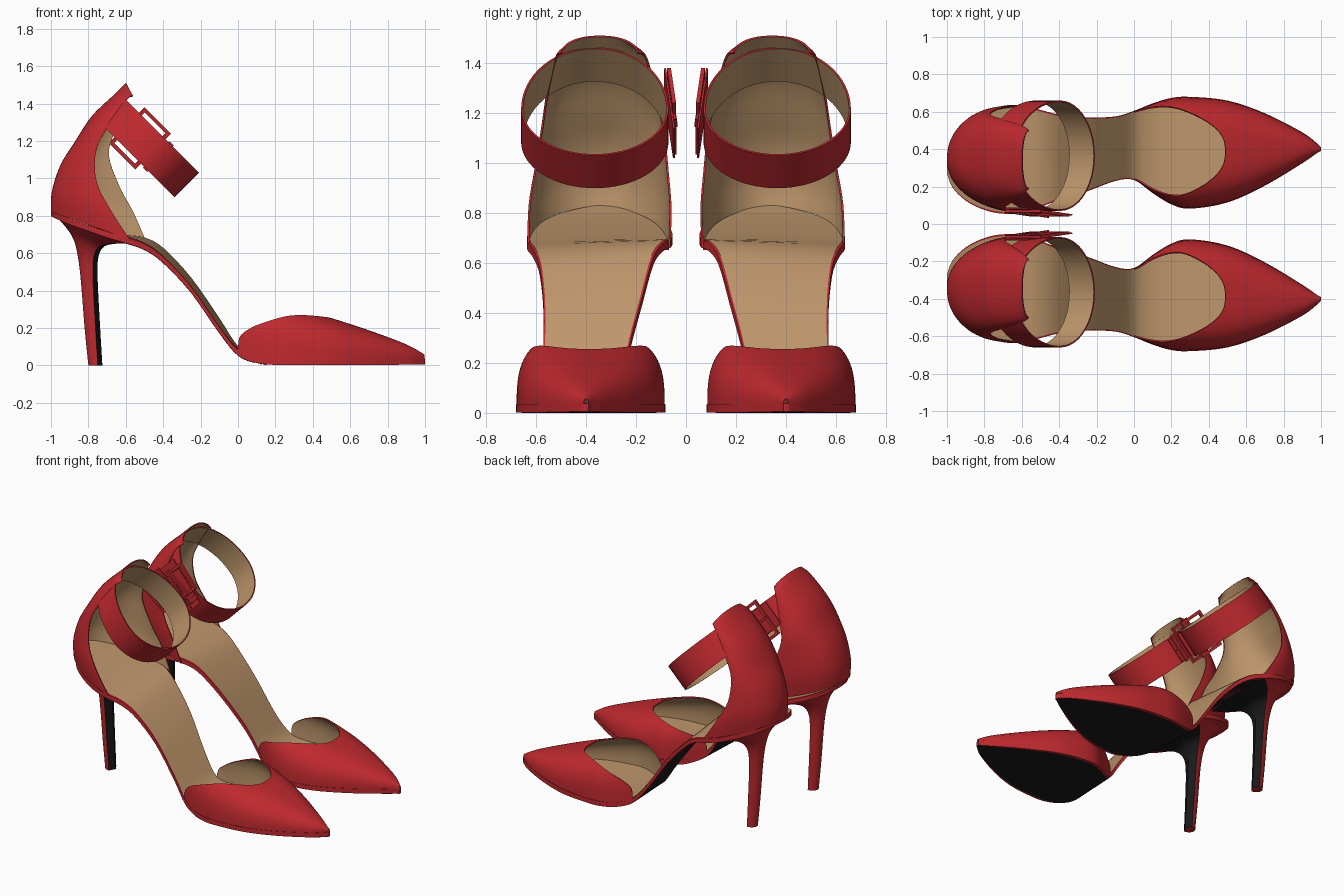
import bpy, bmesh, math
from mathutils import Vector, Matrix

if "Cube" in bpy.data.objects:
    bpy.data.objects.remove(bpy.data.objects["Cube"])


def mat(name, rgb):
    m = bpy.data.materials.new(name)
    m.diffuse_color = (*rgb, 1)
    m.use_nodes = True
    m.node_tree.nodes["Principled BSDF"].inputs["Base Color"].default_value = m.diffuse_color
    return m


RED = mat("red_leather", (0.52, 0.022, 0.028))
TAN = mat("tan_lining", (0.52, 0.31, 0.15))
BLACK = mat("black_sole", (0.01, 0.01, 0.01))


def smooth(rows, n):
    """Catmull-Rom through rows of numbers, n steps per span."""
    out, last = [], len(rows) - 1
    for i in range(last):
        p = [rows[max(0, min(last, i + k))] for k in (-1, 0, 1, 2)]
        for j in range(n + (i == last - 1)):
            t = j / n
            out.append([0.5 * (2 * b + (c - a) * t + (2 * a - 5 * b + 4 * c - d) * t * t
                               + (3 * b - a - 3 * c + d) * t ** 3) for a, b, c, d in zip(*p)])
    return out


def lookup(rows, x):
    """Linear lookup of a table sorted by its first column."""
    for a, b in zip(rows, rows[1:]):
        if x <= b[0]:
            t = max(0, (x - a[0]) / max(1e-9, b[0] - a[0]))
            return [p + (q - p) * t for p, q in zip(a, b)]
    return rows[-1]


def finish(name, bm, mats, thick=0, angle=40):
    """Turn a bmesh into a mirrored, smooth-shaded pair of parts."""
    me = bpy.data.meshes.new(name)
    bm.to_mesh(me)
    bm.free()
    ob = bpy.data.objects.new(name, me)
    bpy.context.collection.objects.link(ob)
    for m in mats:
        me.materials.append(m)
    bpy.ops.object.select_all(action='DESELECT')
    ob.select_set(True)
    bpy.context.view_layer.objects.active = ob
    if thick:
        s = ob.modifiers.new("Lining", 'SOLIDIFY')
        s.thickness, s.offset, s.material_offset = thick, -1, 1
        bpy.ops.object.modifier_apply(modifier=s.name)
    m = ob.modifiers.new("Pair", 'MIRROR')
    m.use_axis = (False, True, False)
    m.use_mirror_merge = False
    bpy.ops.object.modifier_apply(modifier=m.name)
    bpy.ops.object.shade_smooth_by_angle(angle=math.radians(angle))
    return ob


def loft(name, rows, mats, ring=False, solid=False, flat=False, thick=0, black_from=None):
    """Skin rows of points; ring closes each row, solid caps the ends."""
    bm = bmesh.new()
    vs = [[bm.verts.new(p) for p in r] for r in rows]
    n = len(rows[0])
    for a, b in zip(vs, vs[1:]):
        for j in range(n if ring else n - 1):
            k = (j + 1) % n
            f = bm.faces.new((a[j], a[k], b[k], b[j]))
            if black_from is not None and j >= black_from:
                f.material_index = 1
    if solid:
        bm.faces.new(vs[0])
        bm.faces.new(vs[-1])
        bmesh.ops.recalc_face_normals(bm, faces=bm.faces)
    else:
        bm.normal_update()
        c = sum((v.co for v in bm.verts), Vector()) / len(bm.verts)
        side = sum(f.normal.z if flat else f.normal.dot(f.calc_center_median() - c) for f in bm.faces)
        if side < 0:
            bmesh.ops.reverse_faces(bm, faces=bm.faces)
    return finish(name, bm, mats, thick)


# sole plan: x, outer y, inner y, outer top z, inner top z
SOLE = smooth([
    (-1.0, .33, .27, .83, .83), (-.97, .43, .195, .815, .815), (-.9, .535, .125, .785, .785),
    (-.8, .60, .075, .75, .75), (-.7, .632, .055, .715, .72), (-.6, .635, .06, .685, .695),
    (-.5, .61, .09, .65, .68), (-.4, .585, .13, .58, .625), (-.25, .57, .175, .42, .465),
    (-.1, .575, .23, .205, .25), (0, .605, .235, .085, .10), (.1, .645, .165, .045, .045),
    (.2, .674, .105, .035, .035), (.3, .68, .082, .034, .034), (.5, .66, .115, .034, .034),
    (.7, .592, .205, .034, .034), (.9, .49, .325, .036, .036), (.98, .43, .38, .038, .038),
    (1.0, .41, .39, .038, .038)], 4)


def across(r, inset, dz):
    x, yo, yi, zo, zi = r
    c = (yo + yi) / 2
    return [(x, c + (yo - c) * inset, zo + dz), (x, c + (yi - c) * inset, zi + dz)]


# red sole edge, tan insole, black outsole
loft("welt", [across(r, 1, 0) + across(r, 1, -.032)[::-1] for r in SOLE], [RED], ring=True, solid=True)
loft("insole", [across(r, .965, .004) for r in SOLE], [TAN], flat=True)
loft("outsole", [across(r, .94, -.034) for r in SOLE if r[0] > -.62], [BLACK], flat=True)

# toe cap with a curved throat opening
HEIGHT = smooth([(0, .25), (.1, .285), (.2, .29), (.3, .28), (.49, .225), (.7, .157), (.9, .08), (1, .022)], 6)
toe = []
for i in range(31):
    row = []
    for j in range(49):
        th = math.pi * j / 48
        s, c = math.sin(th), math.cos(th)
        x0 = .49 * s * s
        x = x0 + (1 - x0) * i / 30
        _, yo, yi, zo, zi = lookup(SOLE, x)
        e = .6 + .25 * x
        y = (yo + yi) / 2 + (yo - yi) / 2 * .99 * math.copysign(abs(c) ** e, c)
        row.append((x * .998, y, min(zo, zi) - .003 + lookup(HEIGHT, x)[1] * max(s, 0) ** e))
    toe.append(row)
loft("toe_cap", toe, [RED, TAN], thick=.008)

# heel counter: back x z, outer front x z, inner front x z, outer y, inner y
COUNTER = smooth([
    (-1.0, .82, -.58, .675, -.49, .66, .635, .062), (-.995, .93, -.68, .83, -.56, .82, .63, .058),
    (-.95, 1.07, -.755, .98, -.63, .95, .605, .068), (-.87, 1.2, -.76, 1.14, -.69, 1.12, .58, .085),
    (-.78, 1.335, -.70, 1.27, -.66, 1.25, .56, .11), (-.66, 1.45, -.595, 1.42, -.595, 1.42, .525, .155),
    (-.6, 1.51, -.56, 1.44, -.56, 1.44, .50, .19)], 5)
rows = []
for xb, zb, xo, zo, xi, zi, yo, yi in COUNTER:
    row = []
    for j in range(41):
        a = math.pi * (j / 40 - .5)
        s, u = math.sin(a), 1 - math.cos(a)
        xf, zf = (xo, zo) if s > 0 else (xi, zi)
        row.append((xb + (xf - xb) * u, (yo + yi) / 2 + (yo - yi) / 2 * math.copysign(abs(s) ** .9, s),
                    zb + (zf - zb) * u))
    rows.append(row)
loft("heel_counter", rows, [RED, TAN], thick=.008)

# stiletto heel: back x z, front x z, half width
HEEL = smooth([
    (-.985, .805, -.58, .652, .275), (-.93, .75, -.66, .65, .2), (-.88, .675, -.72, .632, .12),
    (-.856, .58, -.748, .57, .072), (-.84, .45, -.75, .45, .053), (-.82, .2, -.737, .2, .046),
    (-.80, 0, -.725, 0, .042)], 5)
rows = []
for xb, zb, xf, zf, w in HEEL:
    xe = xf - .025
    arc = [math.pi * (j / 24 - .5) for j in range(25)]
    rows.append([(xe + (xb - xe) * math.cos(a), .343 + w * math.sin(a), zf + (zb - zf) * math.cos(a))
                 for a in arc] + [(xf, .343, zf)])
loft("stiletto_heel", rows, [RED, BLACK], ring=True, solid=True, black_from=24)

# ankle strap: tilted oval band
D = Vector((1, 0, -1)).normalized()
W = Vector((1, 0, 1)).normalized()
Y = Vector((0, 1, 0))
MID = Vector((-.46, .365, 1.15))
rows = []
for k in range(65):
    a = 2 * math.pi * k / 64
    c = math.cos(a)
    p = MID + D * c * (.262 if c > 0 else .35) + Y * .295 * math.sin(a)
    rows.append([p + W * .0925 * t for t in (-1, 1)])
loft("ankle_strap", rows, [RED, TAN], thick=.008)

# buckle on the inner side of the ankle
TILT = Matrix.Rotation(math.radians(-6), 4, W)
CENTRE = Vector((-.46, .07, 1.15)) - D * .09
BASIS = Matrix((D, Y, W)).transposed().to_4x4()


def buckle_part(name, boxes):
    """Boxes as centre along strap, out, across, then sizes."""
    bm = bmesh.new()
    for d, y, w, sd, sy, sw in boxes:
        m = (Matrix.Translation(CENTRE) @ TILT @ BASIS @ Matrix.Translation((d, y, w))
             @ Matrix.Diagonal((sd, sy, sw, 1)))
        bmesh.ops.create_cube(bm, size=1, matrix=m)
    finish(name, bm, [RED])


buckle_part("buckle_frame", [(0, -.012, s * .125, .2, .016, .02) for s in (-1, 1)]
            + [(s * .09, -.012, 0, .02, .016, .25) for s in (-1, 1)])
buckle_part("buckle_prong", [(0, -.022, 0, .19, .01, .014)])
buckle_part("strap_tail", [(.02, -.002, 0, .34, .008, .17)])
buckle_part("strap_keeper", [(.14, -.01, 0, .03, .01, .2)])

# punched holes in the strap tail
bm = bmesh.new()
for d in (.05, .115, .175):
    m = (Matrix.Translation(CENTRE) @ TILT @ BASIS @ Matrix.Translation((d, -.007, 0))
         @ Matrix.Rotation(math.pi / 2, 4, 'X'))
    bmesh.ops.create_circle(bm, cap_ends=True, segments=12, radius=.007, matrix=m)
finish("strap_holes", bm, [BLACK])
